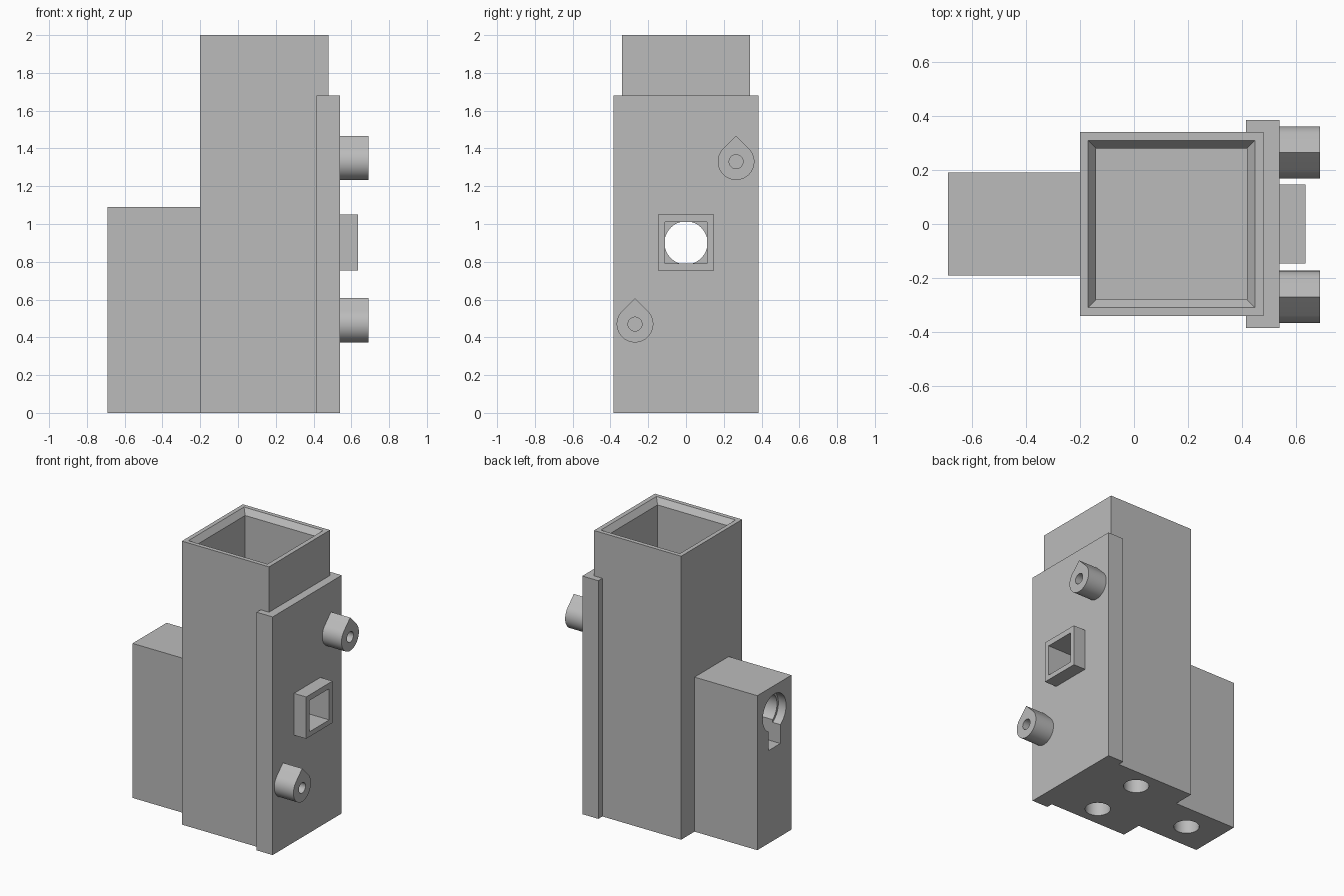
import bpy, bmesh
from math import sin, cos, radians, sqrt
from mathutils import Vector

if "Cube" in bpy.data.objects:
    bpy.data.objects.remove(bpy.data.objects["Cube"])

grey = bpy.data.materials.new("plain_grey")
grey.use_nodes = True
GREY = (0.5, 0.5, 0.5, 1)
grey.diffuse_color = GREY
grey.node_tree.nodes["Principled BSDF"].inputs["Base Color"].default_value = GREY


def loft(name, rings):
    """Closed solid through matching rings of points."""
    bm = bmesh.new()
    loops = [[bm.verts.new(p) for p in ring] for ring in rings]
    n = len(loops[0])
    for a, b in zip(loops, loops[1:]):
        for i in range(n):
            j = (i + 1) % n
            bm.faces.new((a[i], a[j], b[j], b[i]))
    bm.faces.new(loops[0])
    bm.faces.new(loops[-1])
    bmesh.ops.recalc_face_normals(bm, faces=bm.faces)
    mesh = bpy.data.meshes.new(name)
    bm.to_mesh(mesh)
    bm.free()
    mesh.materials.append(grey)
    obj = bpy.data.objects.new(name, mesh)
    bpy.context.collection.objects.link(obj)
    return obj


def rect(x0, x1, y0, y1):
    return [(x0, y0), (x1, y0), (x1, y1), (x0, y1)]


def arc(cu, cv, r, start=0, sweep=360, n=48):
    steps = n if sweep == 360 else n + 1
    return [(cu + r * cos(radians(start + sweep * i / n)),
             cv + r * sin(radians(start + sweep * i / n))) for i in range(steps)]


def prism_x(name, profile, x0, x1):
    return loft(name, [[(x, u, v) for u, v in profile] for x in (x0, x1)])


def prism_z(name, profile, z0, z1):
    return loft(name, [[(u, v, z) for u, v in profile] for z in (z0, z1)])


def combine(base, other, operation):
    """Apply one boolean and discard the helper."""
    mod = base.modifiers.new("bool", "BOOLEAN")
    mod.operation, mod.object, mod.solver = operation, other, "EXACT"
    graph = bpy.context.evaluated_depsgraph_get()
    graph.update()
    result = bpy.data.meshes.new_from_object(base.evaluated_get(graph))
    base.modifiers.clear()
    base.data = result
    bpy.data.objects.remove(other)


# Housing: square tower, mounting flange, rear block and window collar
housing = prism_z("housing", rect(-0.2, 0.48, -0.34, 0.34), 0, 2)
HOLE_Z = 0.9
parts = [
    prism_z("flange", rect(0.415, 0.54, -0.385, 0.385), 0, 1.68),
    prism_z("rear_block", rect(-0.69, -0.18, -0.19, 0.19), 0, 1.09),
    prism_x("window_collar", rect(-0.147, 0.147, 0.755, 1.05), 0.5, 0.635),
]

# Teardrop bosses on the flange
R = 0.097
boss_spots = [(0.265, 1.33), (-0.27, 0.47)]
for y, z in boss_spots:
    profile = arc(y, z, R, 135, 270, 40) + [(y, z + R * sqrt(2))]
    parts.append(prism_x("boss", profile, 0.52, 0.69))
for part in parts:
    combine(housing, part, "UNION")


# Open shaft with a chamfered mouth
def shaft_ring(grow, z):
    return [(x, y, z) for x, y in rect(-0.14 - grow, 0.418 + grow, -0.28 - grow, 0.28 + grow)]


cutters = [
    loft("shaft", [shaft_ring(0, 0.3), shaft_ring(0, 1.96),
                   shaft_ring(0.03, 2), shaft_ring(0.06, 2.04)]),
    # Square window, round bore, wider recess and slot at the back
    prism_x("window", rect(-0.11, 0.11, 0.79, 1.01), 0.3, 0.8),
    prism_x("bore", arc(0, HOLE_Z, 0.114), -0.8, 0),
    prism_x("recess", arc(0, HOLE_Z, 0.13), -0.8, -0.63),
    prism_x("slot", rect(-0.066, 0.066, 0.655, HOLE_Z), -0.8, -0.5),
]
# Pilot holes in the bosses
for y, z in boss_spots:
    cutters.append(prism_x("pilot", arc(y, z, 0.037, n=24), 0.5, 0.8))
# Blind holes in the base
for x, y in [(0.145, 0.195), (0.145, -0.195), (-0.447, 0)]:
    cutters.append(prism_z("base_hole", arc(x, y, 0.083), -0.1, 0.16))
for cutter in cutters:
    combine(housing, cutter, "DIFFERENCE")

bpy.ops.object.select_all(action="DESELECT")
housing.select_set(True)
bpy.context.view_layer.objects.active = housing
bpy.ops.object.shade_smooth_by_angle(angle=radians(30))
